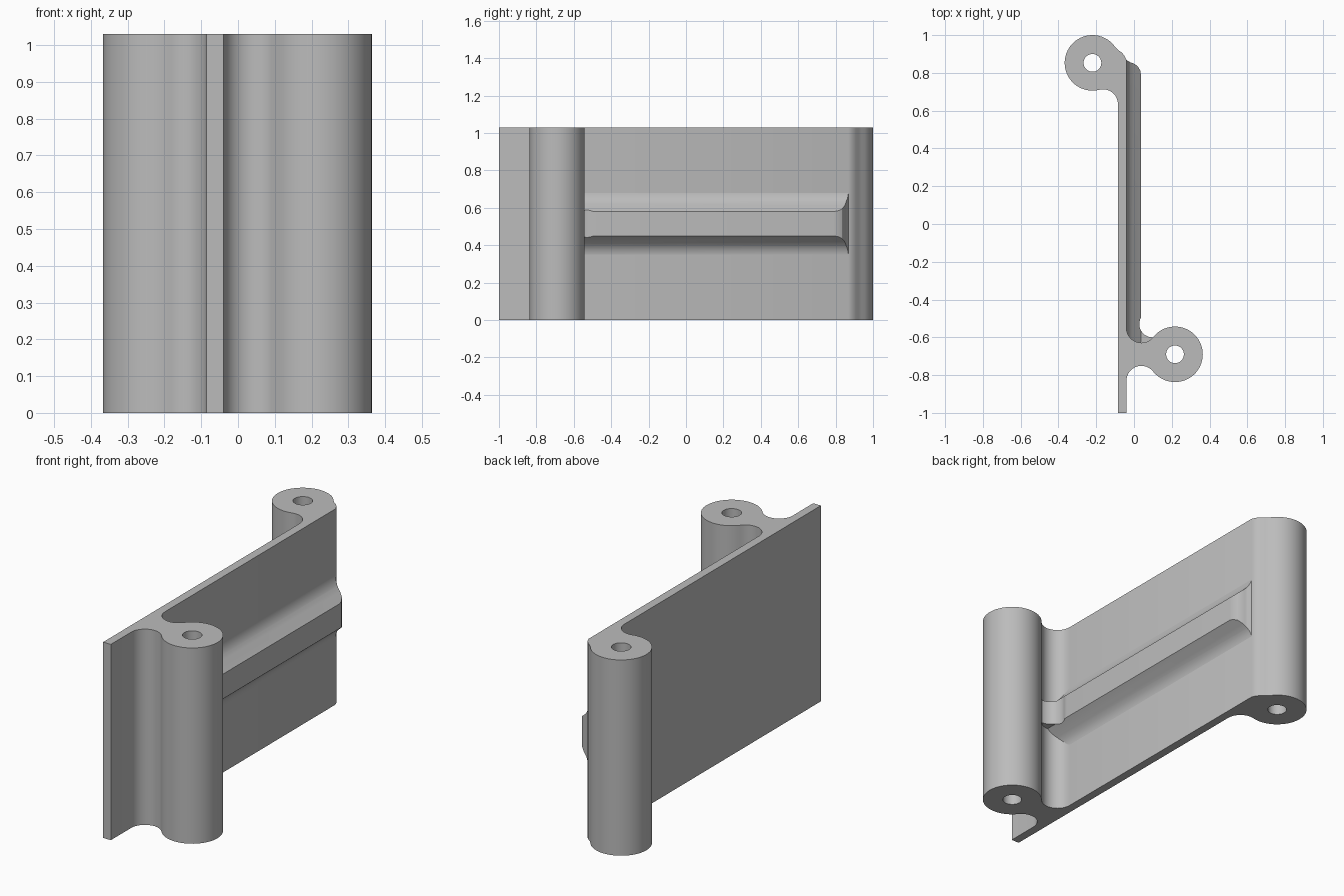
import bpy, bmesh
from math import cos, sin, radians

if "Cube" in bpy.data.objects:
    bpy.data.objects.remove(bpy.data.objects["Cube"], do_unlink=True)

HEIGHT = 1.03
BOSS_R, FILLET_R, HOLE_R = 0.147, 0.079, 0.047
BACK_BOSS, FRONT_BOSS = (-0.22, 0.853), (0.217, -0.69)
PLATE_L, PLATE_R = -0.04, -0.085   # plate faces on x

grey = bpy.data.materials.new("plain_grey")
grey.use_nodes = True
colour = (0.5, 0.5, 0.5, 1)
grey.diffuse_color = colour
grey.node_tree.nodes["Principled BSDF"].inputs["Base Color"].default_value = colour


def arc(centre, r, start, end, steps=14):
    angles = [radians(start + (end - start) * i / steps) for i in range(steps + 1)]
    return [(centre[0] + r * cos(a), centre[1] + r * sin(a)) for a in angles]


def prism(name, points, low, high, along="z"):
    """Extrude a closed outline along z (points are x, y) or y (points are x, z)."""
    bm = bmesh.new()
    place = (lambda a, b: (a, b, low)) if along == "z" else (lambda a, b: (a, low, b))
    face = bm.faces.new([bm.verts.new(place(*p)) for p in points])
    new = bmesh.ops.extrude_face_region(bm, geom=[face])["geom"]
    shift = (0, 0, high - low) if along == "z" else (0, high - low, 0)
    bmesh.ops.translate(bm, vec=shift, verts=[v for v in new if isinstance(v, bmesh.types.BMVert)])
    bmesh.ops.recalc_face_normals(bm, faces=bm.faces)
    mesh = bpy.data.meshes.new(name)
    bm.to_mesh(mesh)
    bm.free()
    mesh.materials.append(grey)
    obj = bpy.data.objects.new(name, mesh)
    bpy.context.collection.objects.link(obj)
    return obj


def select(obj):
    bpy.ops.object.select_all(action="DESELECT")
    obj.select_set(True)
    bpy.context.view_layer.objects.active = obj


def combine(obj, other, operation):
    mod = obj.modifiers.new(operation.lower(), "BOOLEAN")
    mod.object, mod.operation, mod.solver = other, operation, "EXACT"
    select(obj)
    bpy.ops.object.modifier_apply(modifier=mod.name)
    bpy.data.objects.remove(other, do_unlink=True)


# Plate with a filleted pin boss at each end
outline = [(PLATE_R, -1), (PLATE_L, -1)]
outline += arc((0.039, -0.83), FILLET_R, 180, 38.3)
outline += arc(FRONT_BOSS, BOSS_R, 218.3, 501.7, 48)[1:-1]
outline += arc((0.039, -0.55), FILLET_R, -38.3, -180)
outline += [(PLATE_L, 0.868), (-0.05, 0.89), (-0.065, 0.908), (-0.085, 0.922), (-0.1, 0.938)]
outline += arc(BACK_BOSS, BOSS_R, 45, 284.3, 44)
outline += arc((-0.164, 0.634), FILLET_R, 104.3, 0)[1:]
bracket = prism("bracket_plate", outline, 0, HEIGHT)

# Pin holes
for x, y in (BACK_BOSS, FRONT_BOSS):
    hole = prism("hole_cutter", arc((x, y), HOLE_R, 0, 360, 32)[:-1], -0.1, HEIGHT + 0.1)
    combine(bracket, hole, "DIFFERENCE")

# Raised rib: plan outline crossed with a flared section
plan = [(-0.06, -0.68), (0.098, -0.68)]
plan += arc((0.098, -0.53), 0.07, 270, 152)
plan += [(0.037, -0.48), (0.037, 0.79), (0.033, 0.812), (0.021, 0.834), (0, 0.849),
         (-0.02, 0.856), (PLATE_L, 0.868), (-0.06, 0.86)]
rib = prism("raised_rib", plan, 0.2, 0.85)
middle = HEIGHT / 2
half = [(0.13, 0.065), (0.037, 0.065), (-0.01, 0.106), (-0.023, 0.121),
        (-0.033, 0.138), (-0.039, 0.157), (-0.041, 0.172), (-0.08, 0.172)]
section = [(x, middle + d) for x, d in half] + [(x, middle - d) for x, d in reversed(half)]
combine(rib, prism("rib_section", section, -0.9, 1, "y"), "INTERSECT")

for obj in (bracket, rib):
    select(obj)
    bpy.ops.object.shade_smooth_by_angle(angle=radians(25))
